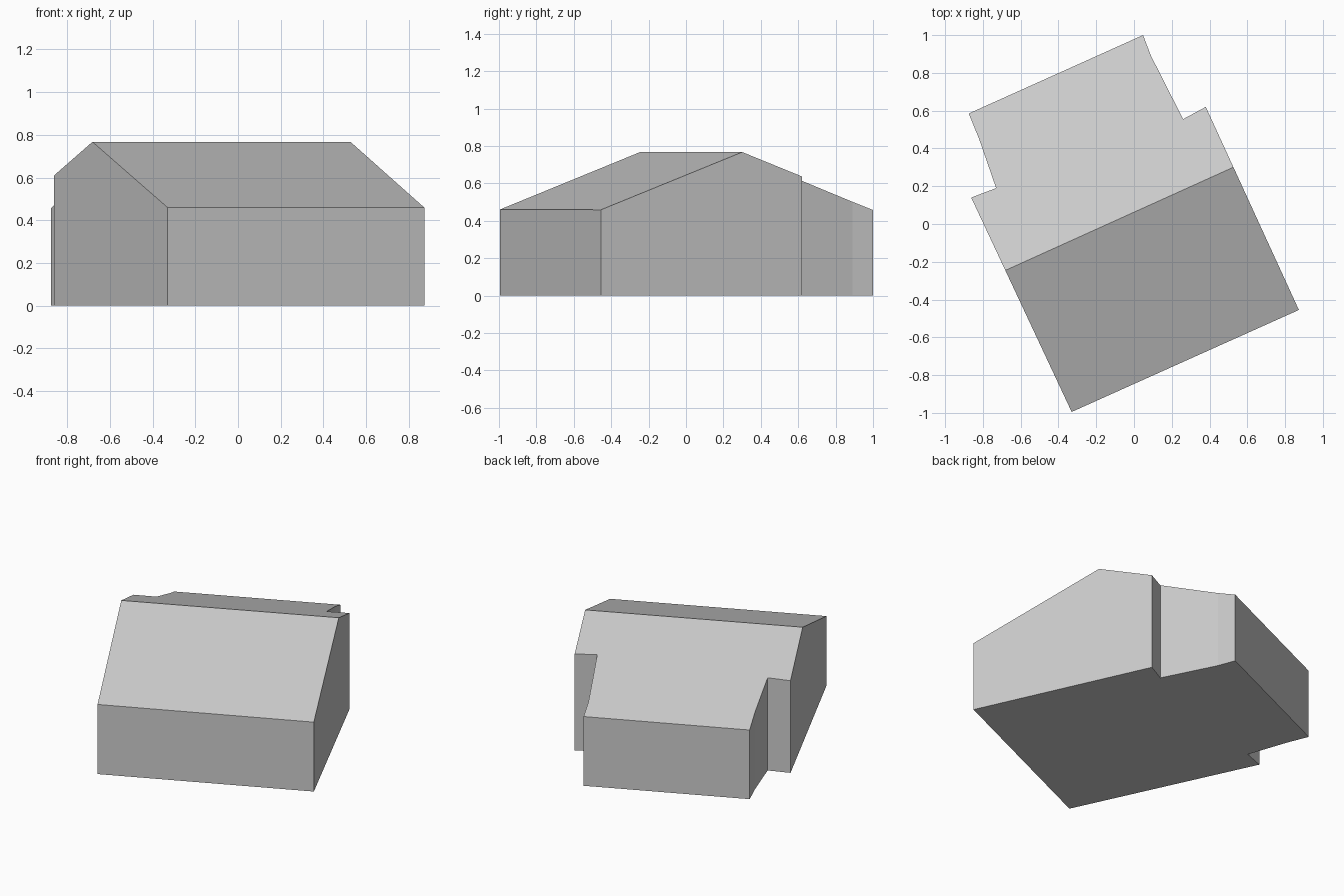
import bpy
import bmesh
from mathutils import Vector

cube = bpy.data.objects.get("Cube")
if cube:
    bpy.data.objects.remove(cube, do_unlink=True)

# Single plain grey for walls and roof
grey = bpy.data.materials.new("plain grey")
grey.use_nodes = True
colour = (0.6, 0.6, 0.6, 1)
grey.diffuse_color = colour
grey.node_tree.nodes["Principled BSDF"].inputs["Base Color"].default_value = colour

# Footprint outline, counter-clockwise, with the notches of the narrower rear part
footprint = [(-0.33, -0.995), (0.873, -0.455), (0.38, 0.62), (0.26, 0.555),
             (0.09, 0.89), (0.048, 1.0), (-0.875, 0.585), (-0.82, 0.45),
             (-0.73, 0.19), (-0.862, 0.14)]
ridge_start = Vector((-0.68, -0.245, 0.767))
ridge_end = Vector((0.525, 0.3, 0.767))
roof_slope = 0.371

# Extrude the footprint above the ridge height
bm = bmesh.new()
base = bm.faces.new([bm.verts.new((x, y, 0)) for x, y in footprint])
top = bmesh.ops.extrude_face_region(bm, geom=[base], use_keep_orig=True)
bmesh.ops.translate(bm, vec=(0, 0, 1),
                    verts=[v for v in top["geom"] if isinstance(v, bmesh.types.BMVert)])
bmesh.ops.recalc_face_normals(bm, faces=bm.faces)

# Cut the two roof slopes, one on each side of the ridge
along = (ridge_end - ridge_start).normalized()
across = Vector((-along.y, along.x, 0))
for side in (1, -1):
    normal = (across * side * roof_slope + Vector((0, 0, 1))).normalized()
    cut = bmesh.ops.bisect_plane(bm, geom=bm.verts[:] + bm.edges[:] + bm.faces[:],
                                 plane_co=ridge_start, plane_no=normal, clear_outer=True)
    rim = [e for e in cut["geom_cut"] if isinstance(e, bmesh.types.BMEdge) and e.is_boundary]
    bmesh.ops.holes_fill(bm, edges=rim, sides=0)
bmesh.ops.recalc_face_normals(bm, faces=bm.faces)

mesh = bpy.data.meshes.new("gabled_building")
bm.to_mesh(mesh)
bm.free()
mesh.materials.append(grey)
building = bpy.data.objects.new("gabled_building", mesh)
bpy.context.collection.objects.link(building)
